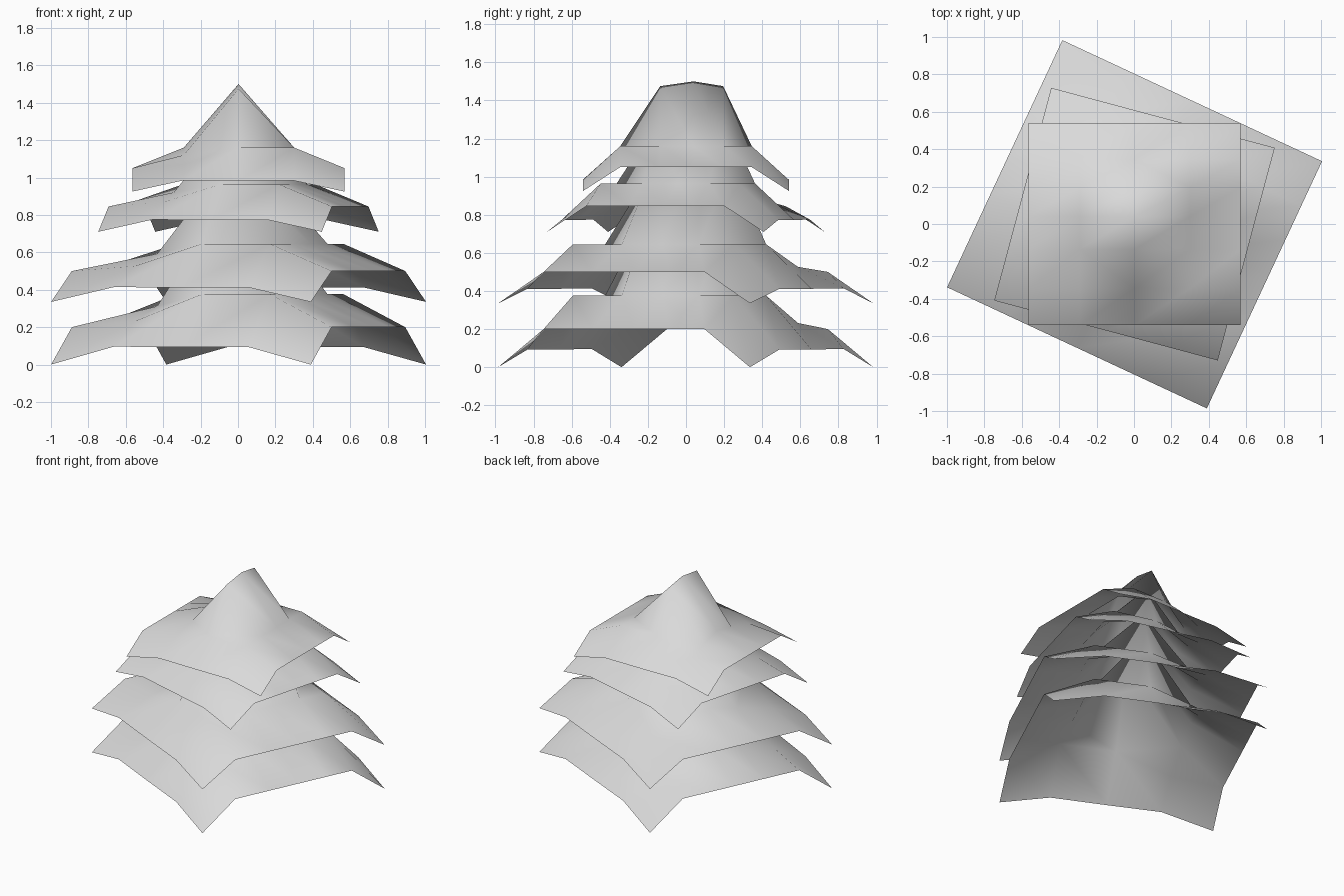
import bpy
from math import radians

cube = bpy.data.objects.get("Cube")
if cube:
    bpy.data.objects.remove(cube, do_unlink=True)

# Plain grey cloth
grey = bpy.data.materials.new("light_grey")
grey.use_nodes = True
colour = (0.7, 0.7, 0.7, 1)
grey.diffuse_color = colour
grey.node_tree.nodes["Principled BSDF"].inputs["Base Color"].default_value = colour

# Grid lines of one draped sheet, and the heights of each column
# from its end to its middle (the far half mirrors the near half)
XS = [-0.565, -0.29, 0.003, 0.3, 0.57]
YS = [-0.54, -0.345, -0.135, 0.04, 0.195, 0.345, 0.54]
HEIGHTS = [
    [0, 0.125, 0.125, 0.125],
    [0.06, 0.145, 0.195, 0.235],
    [0.058, 0.235, 0.55, 0.575],
    [0.058, 0.235, 0.235, 0.235],
    [0, 0.125, 0.125, 0.125],
]


def sheet(name, size, height, base, turn):
    """One square sheet lifted to a short ridge in the middle."""
    rows = len(YS)
    verts = [(x * size, y * size, HEIGHTS[i][min(j, rows - 1 - j)] * height)
             for i, x in enumerate(XS) for j, y in enumerate(YS)]
    faces = []
    for i in range(len(XS) - 1):
        for j in range(rows - 1):
            a, d = i * rows + j, i * rows + j + 1
            b, c = a + rows, d + rows
            # Cut the quads at the corners of the peak across the corner
            if i in (1, 2) and j in (1, 4):
                if (i == 1) == (j == 1):
                    faces += [(a, b, d), (b, c, d)]
                else:
                    faces += [(a, b, c), (a, c, d)]
            else:
                faces.append((a, b, c, d))
    mesh = bpy.data.meshes.new(name)
    mesh.from_pydata(verts, [], faces)
    mesh.materials.append(grey)
    mesh.shade_smooth()
    obj = bpy.data.objects.new(name, mesh)
    obj.location.z = base
    obj.rotation_euler.z = radians(turn)
    bpy.context.collection.objects.link(obj)


# Four stacked tiers
sheet("bottom_tier", 1.35, 1.6, 0.0, -25)
sheet("lower_tier", 1.35, 1.32, 0.335, -25)
sheet("upper_tier", 1.09, 1.08, 0.71, -15)
sheet("top_tier", 1.0, 1.0, 0.925, 0)
